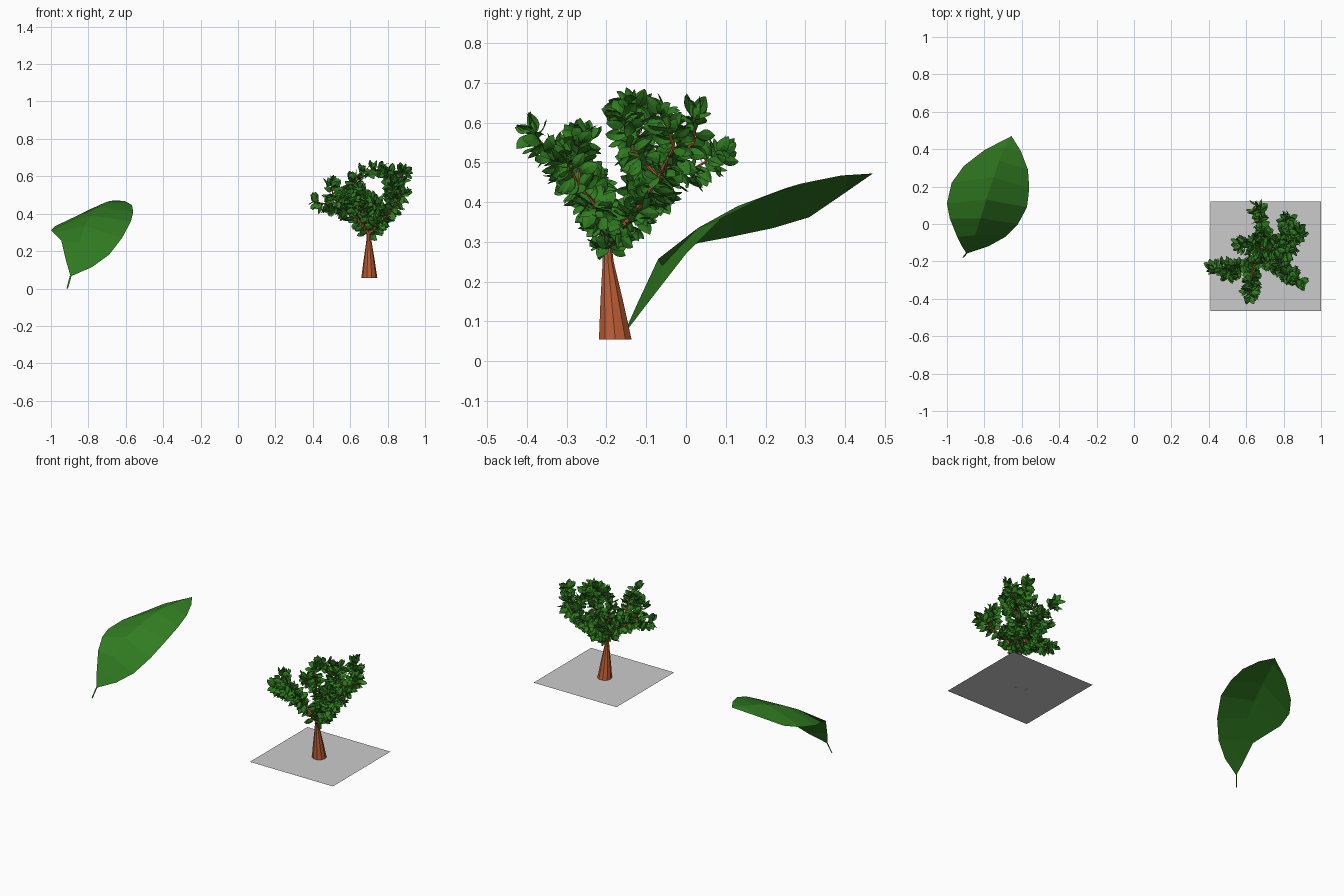
import bpy, random, math
from mathutils import Vector, Quaternion

if "Cube" in bpy.data.objects:
    bpy.data.objects.remove(bpy.data.objects["Cube"])

random.seed(4)


def material(name, rgb):
    m = bpy.data.materials.new(name)
    m.diffuse_color = (*rgb, 1)
    m.use_nodes = True
    m.node_tree.nodes["Principled BSDF"].inputs["Base Color"].default_value = m.diffuse_color
    return m


GREEN = material("leaf_green", (0.03, 0.2, 0.015))
BROWN = material("bark_brown", (0.5, 0.11, 0.035))


def make(name, verts, faces, mat=None):
    me = bpy.data.meshes.new(name)
    me.from_pydata([tuple(v) for v in verts], [], faces)
    me.update()
    ob = bpy.data.objects.new(name, me)
    bpy.context.collection.objects.link(ob)
    if mat:
        me.materials.append(mat)
    return ob


# Leaf shape: rows of left edge, midrib, right edge, running from base to tip
BASE, TIP = Vector((-0.895, -0.158, 0.065)), Vector((-0.655, 0.47, 0.472))
ROWS = [
    [(-0.92, -0.12, 0.15), (-0.875, -0.12, 0.14), (-0.78, -0.12, 0.115)],
    [(-0.945, -0.07, 0.257), (-0.85, -0.06, 0.24), (-0.69, -0.07, 0.18)],
    [(-0.985, 0.03, 0.297), (-0.82, 0.03, 0.335), (-0.62, 0.0, 0.27)],
    [(-1.0, 0.11, 0.312), (-0.79, 0.13, 0.39), (-0.572, 0.09, 0.36)],
    [(-0.975, 0.22, 0.335), (-0.75, 0.25, 0.435), (-0.56, 0.19, 0.41)],
    [(-0.91, 0.31, 0.362), (-0.72, 0.34, 0.456), (-0.567, 0.29, 0.447)],
    [(-0.80, 0.395, 0.42), (-0.69, 0.41, 0.467), (-0.605, 0.39, 0.467)],
]
LEAF_V = [BASE] + [Vector(p) for r in ROWS for p in r] + [TIP]
LAST = len(LEAF_V) - 1
LEAF_F = [(0, 2, 1), (0, 3, 2), (LAST - 3, LAST - 2, LAST), (LAST - 2, LAST - 1, LAST)]
for r in range(len(ROWS) - 1):
    a = 1 + 3 * r
    LEAF_F += [(a, a + 1, a + 4, a + 3), (a + 1, a + 2, a + 5, a + 4)]
# Flat stem strip
s = len(LEAF_V)
LEAF_V += [Vector(p) for p in ((-0.917, -0.178, 0), (-0.909, -0.178, 0),
                               (-0.889, -0.155, 0.07), (-0.899, -0.155, 0.07))]
LEAF_F.append((s, s + 1, s + 2, s + 3))
make("large_leaf", LEAF_V, LEAF_F, GREEN)

# Ground square
make("ground_plane", [(0.41, -0.465, 0.055), (1, -0.465, 0.055), (1, 0.12, 0.055), (0.41, 0.12, 0.055)],
     [(0, 1, 2, 3)])


def tube(path, radii, sides, verts, faces):
    """Horizontal or path-aligned rings joined into a faceted tube."""
    start = len(verts)
    n = len(path)
    for i, p in enumerate(path):
        d = (path[min(i + 1, n - 1)] - path[max(i - 1, 0)]).normalized()
        if i == 0 and sides > 6:
            d = Vector((0, 0, 1))
        q = Vector((0, 0, 1)).rotation_difference(d)
        for k in range(sides):
            t = 2 * math.pi * k / sides
            verts.append(p + q @ Vector((math.cos(t), math.sin(t), 0)) * radii[i])
    for i in range(n - 1):
        for k in range(sides):
            a, b = start + i * sides + k, start + i * sides + (k + 1) % sides
            faces.append((a, b, b + sides, a + sides))
    faces.append(tuple(start + k for k in reversed(range(sides))))
    faces.append(tuple(start + (n - 1) * sides + k for k in range(sides)))


# Trunk
T = (0.70, -0.198, 0.29)
tv, tf = [], []
tube([Vector(p) for p in ((0.702, -0.178, 0.055), (0.701, -0.187, 0.15), (0.70, -0.196, 0.25), T)],
     [0.043, 0.030, 0.0145, 0.012], 10, tv, tf)
make("trunk", tv, tf, BROWN)

# Branch paths
TWIGS = [
    [T, (.64, -.22, .37), (.55, -.23, .43), (.43, -.24, .46)],
    [(.55, -.23, .43), (.51, -.27, .49), (.50, -.26, .55)],
    [(.64, -.22, .37), (.63, -.28, .45), (.63, -.33, .51), (.62, -.38, .57)],
    [T, (.78, -.22, .38), (.84, -.27, .44), (.88, -.30, .50)],
    [(.84, -.27, .44), (.83, -.27, .55)],
    [T, (.76, -.14, .36), (.82, -.07, .46), (.87, -.03, .54), (.88, -.06, .62)],
    [(.82, -.07, .46), (.83, .02, .55), (.82, .02, .61)],
    [T, (.69, -.12, .38), (.68, -.02, .46), (.66, .08, .52)],
    [(.69, -.12, .38), (.63, -.11, .46), (.62, -.12, .56), (.68, -.13, .63), (.76, -.14, .64)],
    [(.63, -.11, .46), (.57, -.11, .50)],
    [(.82, -.07, .46), (.84, -.14, .54), (.80, -.16, .61)],
    [(.76, -.14, .36), (.76, -.10, .44), (.72, -.07, .46)],
]
bv, bf, lv, lf = [], [], [], []
axis = (TIP - BASE).normalized()


def add_leaf(p, direction, scale):
    """Small copy of the large leaf, growing from p."""
    q = Quaternion(direction, random.uniform(0, 2 * math.pi)) @ axis.rotation_difference(direction)
    o = len(lv)
    lv.extend(p + q @ (v - BASE) * scale for v in LEAF_V)
    lf.extend(tuple(o + i for i in f) for f in LEAF_F)


for twig in TWIGS:
    pts = [Vector(p) for p in twig]
    n = len(pts)
    r0 = 0.011 if twig[0] == T else 0.006
    tube(pts, [r0 + (0.002 - r0) * i / (n - 1) for i in range(n)], 6, bv, bf)
    # Leaves around each branch segment and a tuft at the end
    for a, b in zip(pts, pts[1:]):
        d = (b - a).normalized()
        for _ in range(int((b - a).length * 270)):
            p = a.lerp(b, random.random())
            out = Vector([random.gauss(0, 1) for _ in range(3)])
            out = (out - d * out.dot(d)).normalized()
            out = (out + d * random.uniform(-0.2, 0.8)).normalized()
            mid = p + out * 0.03
            if math.hypot(mid.x - 0.735, mid.z - 0.54) > 0.055:
                add_leaf(p, out, random.uniform(0.065, 0.085))
    for _ in range(9):
        out = (Vector([random.gauss(0, 0.7) for _ in range(3)]) + d).normalized()
        add_leaf(pts[-1], out, random.uniform(0.065, 0.085))

make("branches", bv, bf, BROWN)
make("foliage", lv, lf, GREEN)
